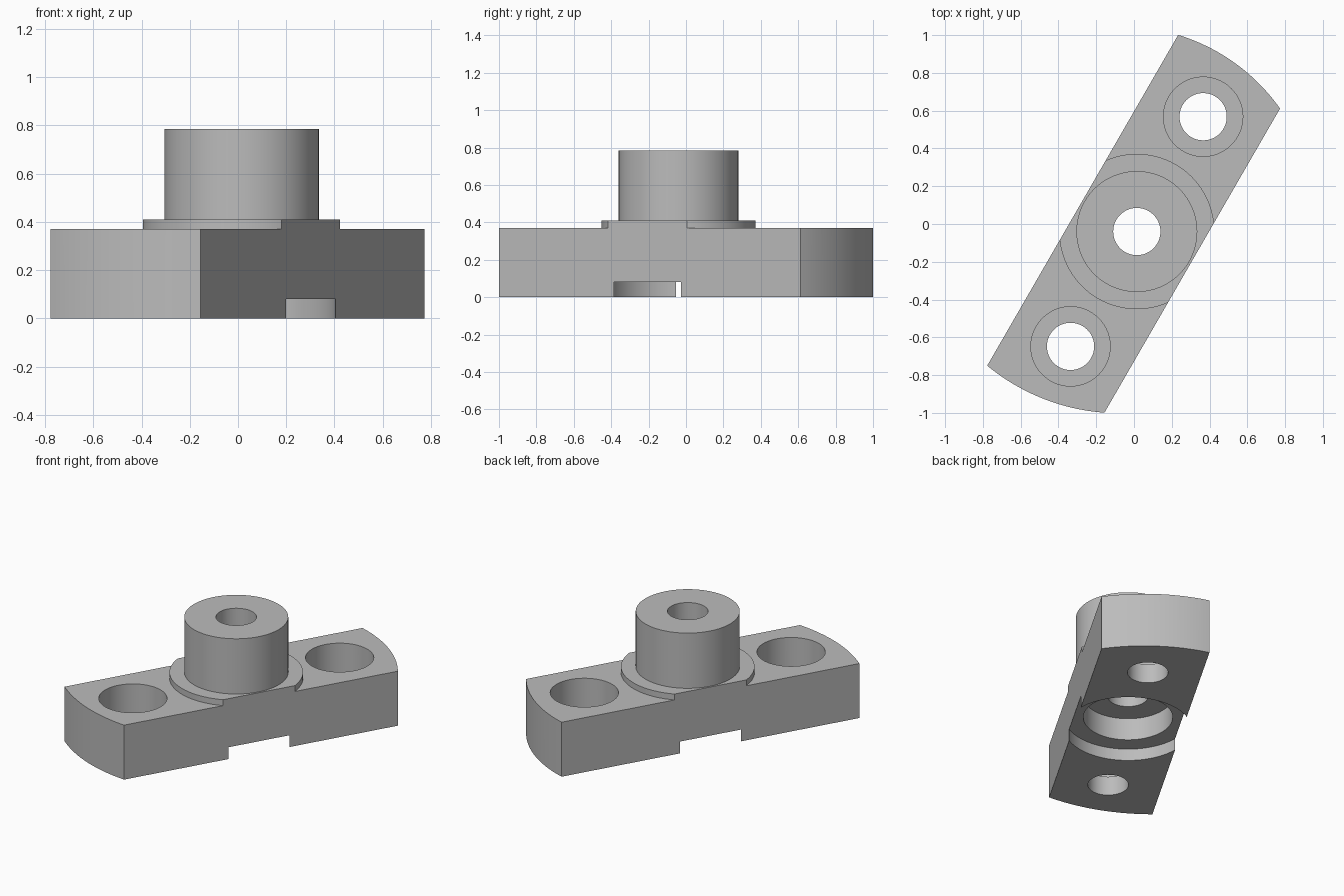
import bpy, bmesh, math
from mathutils import Vector, Matrix

cube = bpy.data.objects.get("Cube")
if cube:
    bpy.data.objects.remove(cube, do_unlink=True)

gray = bpy.data.materials.new("machined gray")
gray.use_nodes = True
color = (0.5, 0.5, 0.5, 1)
gray.diffuse_color = color
gray.node_tree.nodes["Principled BSDF"].inputs["Base Color"].default_value = color

# Local frame: bar along x, boss axis at the origin, turned into place
PLACE = Matrix.Translation((0.015, -0.04, 0)) @ Matrix.Rotation(math.radians(60), 4, 'Z')


def make_object(name, bm):
    bmesh.ops.recalc_face_normals(bm, faces=bm.faces)
    mesh = bpy.data.meshes.new(name)
    bm.to_mesh(mesh)
    bm.free()
    mesh.materials.append(gray)
    obj = bpy.data.objects.new(name, mesh)
    obj.matrix_world = PLACE
    bpy.context.collection.objects.link(obj)
    return obj


def lathe(name, profile, x=0, closed=False):
    """Revolve (radius, z) points about a vertical axis at local x."""
    bm = bmesh.new()
    verts = [bm.verts.new((x + r, 0, z)) for r, z in profile]
    for a, b in zip(verts, verts[1:]):
        bm.edges.new((a, b))
    if closed:
        bm.edges.new((verts[-1], verts[0]))
    bmesh.ops.spin(bm, geom=bm.verts[:] + bm.edges[:], cent=(x, 0, 0),
                   axis=(0, 0, 1), angle=math.tau, steps=96)
    bmesh.ops.remove_doubles(bm, verts=bm.verts, dist=1e-5)
    return make_object(name, bm)


def arc(a, b, radius, steps=24):
    """Points from a to b on an arc bulging to the right of the direction a-b."""
    a, b = Vector(a), Vector(b)
    chord = b - a
    half = math.asin(chord.length / 2 / radius)
    out = Vector((chord.y, -chord.x)).normalized()
    center = (a + b) / 2 - out * radius * math.cos(half)
    along = chord.normalized()
    angles = [half * (2 * i / steps - 1) for i in range(steps + 1)]
    return [center + radius * (out * math.cos(t) + along * math.sin(t)) for t in angles]


def combine(target, tool, operation):
    mod = target.modifiers.new(operation, 'BOOLEAN')
    mod.operation = operation
    mod.solver = 'EXACT'
    mod.object = tool
    bpy.context.view_layer.objects.active = target
    bpy.ops.object.modifier_apply(modifier=mod.name)
    bpy.data.objects.remove(tool, do_unlink=True)


# Bar with rounded ends, as tall as the flange
W = 0.331
outline = arc((0.943, -W), (1.011, W), 1.03) + arc((-1.011, W), (-0.916, -W), 1.1)
bm = bmesh.new()
base = bm.faces.new([bm.verts.new((p.x, p.y, 0)) for p in outline])
top = bmesh.ops.extrude_face_region(bm, geom=[base])["geom"]
bmesh.ops.translate(bm, vec=(0, 0, 0.41),
                    verts=[v for v in top if isinstance(v, bmesh.types.BMVert)])
body = make_object("flanged_bar", bm)

# Lower the bar's top outside the round flange
combine(body, lathe("flange_cutter", [(0.411, 0.37), (2, 0.37), (2, 0.6), (0.411, 0.6)],
                    closed=True), 'DIFFERENCE')

# Boss
combine(body, lathe("boss", [(0, 0.3), (0.32, 0.3), (0.32, 0.785), (0, 0.785)]), 'UNION')

# Stepped centre bore: shallow recess, wide bore, through hole
combine(body, lathe("bore_cutter", [(0, -0.1), (0.39, -0.1), (0.39, 0.08), (0.275, 0.08),
                                    (0.275, 0.23), (0.125, 0.23), (0.125, 1), (0, 1)]),
        'DIFFERENCE')

# Counterbored bolt holes
for x in (-0.702, 0.702):
    combine(body, lathe("bolt_cutter", [(0, -0.1), (0.125, -0.1), (0.125, 0.13),
                                        (0.21, 0.13), (0.21, 1), (0, 1)], x), 'DIFFERENCE')

# Smooth curved walls, sharp edges
bpy.ops.object.select_all(action='DESELECT')
body.select_set(True)
bpy.context.view_layer.objects.active = body
bpy.ops.object.shade_smooth_by_angle(angle=math.radians(30))
